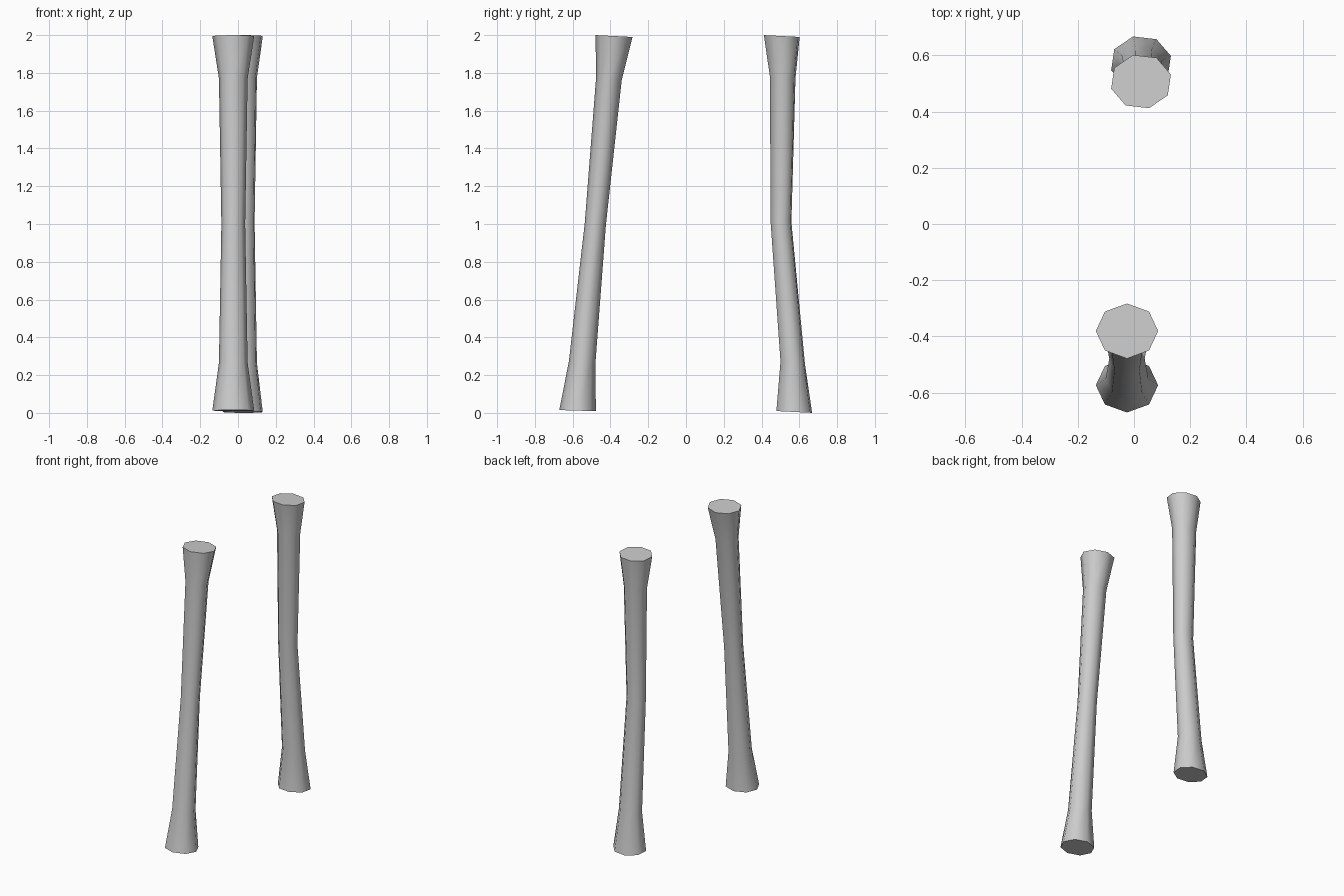
import bpy, bmesh
from math import cos, sin, pi, radians

if "Cube" in bpy.data.objects:
    bpy.data.objects.remove(bpy.data.objects["Cube"])

SIDES = 8


def pole(name, x, turn, rings):
    """Bent eight-sided pole; rings = (z, centre y, radius x, radius y, z tilt along y)."""
    bm = bmesh.new()
    loops = []
    for z, y, rx, ry, tilt in rings:
        loop = []
        for i in range(SIDES):
            a = radians(turn) + 2 * pi * i / SIDES
            loop.append(bm.verts.new((x + rx * cos(a), y + ry * sin(a), z + tilt * sin(a))))
        loops.append(loop)
    for lo, hi in zip(loops, loops[1:]):
        for i in range(SIDES):
            j = (i + 1) % SIDES
            bm.faces.new((lo[i], lo[j], hi[j], hi[i]))
    # End caps
    bm.faces.new(loops[0][::-1])
    bm.faces.new(loops[-1])
    mesh = bpy.data.meshes.new(name)
    bm.to_mesh(mesh)
    bm.free()
    ob = bpy.data.objects.new(name, mesh)
    bpy.context.collection.objects.link(ob)
    # Smooth sides, crisp caps
    bpy.ops.object.select_all(action='DESELECT')
    ob.select_set(True)
    bpy.context.view_layer.objects.active = ob
    bpy.ops.object.shade_smooth_by_angle(angle=radians(60))
    return ob


# Front pole, leaning steadily backward
pole("front_pole", -0.025, 0, [
    (0.012, -0.574, 0.111, 0.097, -0.003),
    (0.265, -0.550, 0.076, 0.070, -0.008),
    (1.000, -0.480, 0.063, 0.056, -0.005),
    (1.770, -0.408, 0.076, 0.068, -0.006),
    (1.995, -0.381, 0.111, 0.098, -0.005)])

# Back pole, kinked at mid height
pole("back_pole", 0.025, 15, [
    (0.005, 0.573, 0.110, 0.098, -0.005),
    (0.265, 0.565, 0.078, 0.067, -0.006),
    (1.010, 0.503, 0.065, 0.057, 0.000),
    (1.775, 0.512, 0.078, 0.070, -0.004),
    (1.995, 0.507, 0.110, 0.098, -0.005)])
